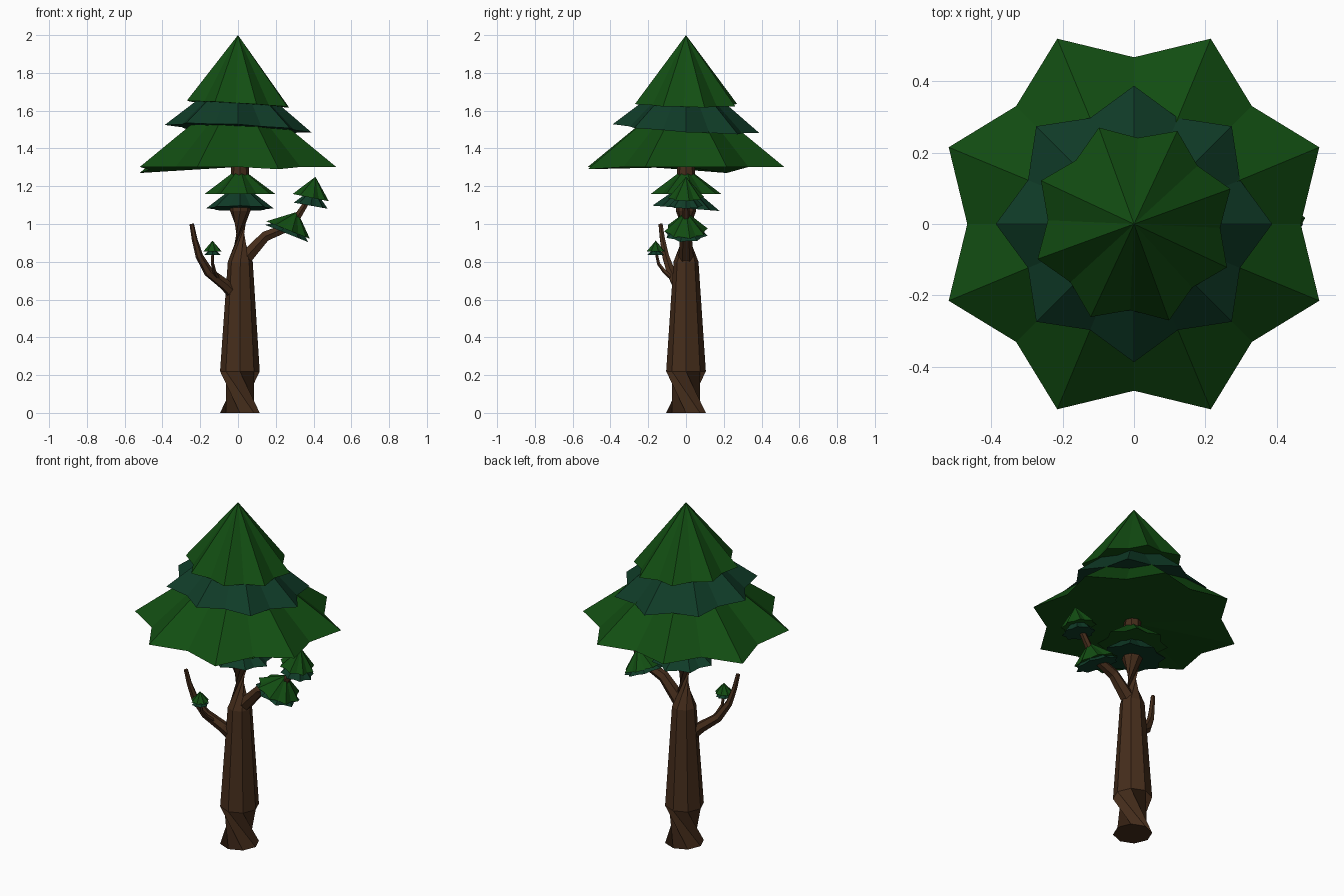
import bpy, bmesh, math
from mathutils import Vector

if "Cube" in bpy.data.objects:
    bpy.data.objects.remove(bpy.data.objects["Cube"])


def material(name, rgb):
    m = bpy.data.materials.new(name)
    m.diffuse_color = (*rgb, 1)
    m.use_nodes = True
    m.node_tree.nodes["Principled BSDF"].inputs["Base Color"].default_value = m.diffuse_color
    return m


GREEN = material("leaf_green", (0.006, 0.075, 0.006))
TEAL = material("leaf_teal", (0.005, 0.045, 0.021))
BROWN = material("bark", (0.06, 0.026, 0.011))


def finish(name, bm, mat):
    bmesh.ops.recalc_face_normals(bm, faces=bm.faces)
    me = bpy.data.meshes.new(name)
    bm.to_mesh(me)
    bm.free()
    me.materials.append(mat)
    ob = bpy.data.objects.new(name, me)
    bpy.context.collection.objects.link(ob)


def tube(name, path, radii, sides, mat=BROWN):
    """Tapered limb swept along a path."""
    bm = bmesh.new()
    pts = [Vector(p) for p in path]
    rings = []
    for i, (p, r) in enumerate(zip(pts, radii)):
        d = pts[min(i + 1, len(pts) - 1)] - pts[max(i - 1, 0)]
        q = d.to_track_quat('Z', 'Y')
        rings.append([bm.verts.new(p + q @ Vector((r * math.cos(a), r * math.sin(a), 0)))
                      for a in (2 * math.pi * k / sides for k in range(sides))])
    for a, b in zip(rings, rings[1:]):
        for k in range(sides):
            n = (k + 1) % sides
            bm.faces.new((a[k], a[n], b[n], b[k]))
    bm.faces.new(rings[0])
    bm.faces.new(rings[-1])
    finish(name, bm, mat)


def tier(name, mat, centre, apex, tip_r, notch_r, turn=0, slope=(0, 0), droop={}):
    """Eight-pointed star cone; slope tilts the rim, droop lowers single tips."""
    bm = bmesh.new()
    c = Vector(centre)
    top, mid = bm.verts.new(apex), bm.verts.new(c)
    rim = []
    for k in range(16):
        r = notch_r if k % 2 else tip_r
        a = math.radians(turn + 22.5 * k)
        x, y = r * math.cos(a), r * math.sin(a)
        z = slope[0] * x + slope[1] * y - droop.get(k, 0)
        rim.append(bm.verts.new(c + Vector((x, y, z))))
    for k in range(16):
        n = (k + 1) % 16
        bm.faces.new((rim[k], rim[n], top))
        bm.faces.new((rim[n], rim[k], mid))
    finish(name, bm, mat)


# Trunk
tube("trunk", [(.01, 0, 0), (.01, 0, .22), (.012, 0, .8), (.012, 0, 1.07), (.01, 0, 1.4)],
     [.105, .105, .066, .054, .043], 8)

# Main crown
tier("crown_top", GREEN, (0, 0, 1.635), (0, 0, 2), .288, .242, 20, (-.06, -.02))
tier("crown_middle", TEAL, (0, 0, 1.505), (0, 0, 1.82), .388, .322, 0, (-.05, -.06))
tier("crown_bottom", GREEN, (0, 0, 1.302), (0, 0, 1.73), .563, .468, 22.5, (0, 0),
     {6: .032, 7: .015, 12: .012})

# Collar of leaves around the trunk
tier("collar_upper", GREEN, (.01, 0, 1.16), (.01, 0, 1.3), .19, .155, 12, (0, 0))
tier("collar_lower", TEAL, (.01, 0, 1.083), (.01, 0, 1.22), .178, .147, 0, (0, -.08))

# Right branch with two tufts
tube("right_branch", [(.04, 0, .82), (.085, 0, .87), (.145, 0, .935), (.255, 0, .98),
                      (.31, 0, 1.03), (.36, 0, 1.11), (.385, 0, 1.17)],
     [.04, .036, .031, .026, .021, .017, .014], 6)
tier("inner_tuft_upper", GREEN, (.265, 0, .968), (.315, 0, 1.065), .117, .097, 10, (-.4, 0))
tier("inner_tuft_lower", TEAL, (.258, 0, .95), (.30, 0, 1.03), .118, .098, 30, (-.4, 0))
tier("outer_tuft_upper", GREEN, (.385, 0, 1.14), (.41, 0, 1.25), .097, .079, 10, (-.2, 0))
tier("outer_tuft_lower", TEAL, (.385, 0, 1.097), (.4, 0, 1.19), .09, .075, 0, (-.18, 0))

# Left branch with a twig and a small tuft
tube("left_branch", [(-.02, -.02, .63), (-.07, -.045, .68), (-.155, -.08, .745),
                     (-.205, -.108, .83), (-.23, -.125, .92), (-.245, -.135, 1.0)],
     [.034, .031, .026, .02, .015, .012], 6)
tube("left_twig", [(-.10, -.06, .70), (-.125, -.115, .75), (-.135, -.145, .79), (-.135, -.16, .86)],
     [.012, .011, .009, .007], 5)
tier("twig_tuft_upper", GREEN, (-.135, -.16, .855), (-.135, -.16, .912), .05, .041, 15)
tier("twig_tuft_lower", TEAL, (-.135, -.16, .835), (-.135, -.16, .88), .045, .037, 0)
